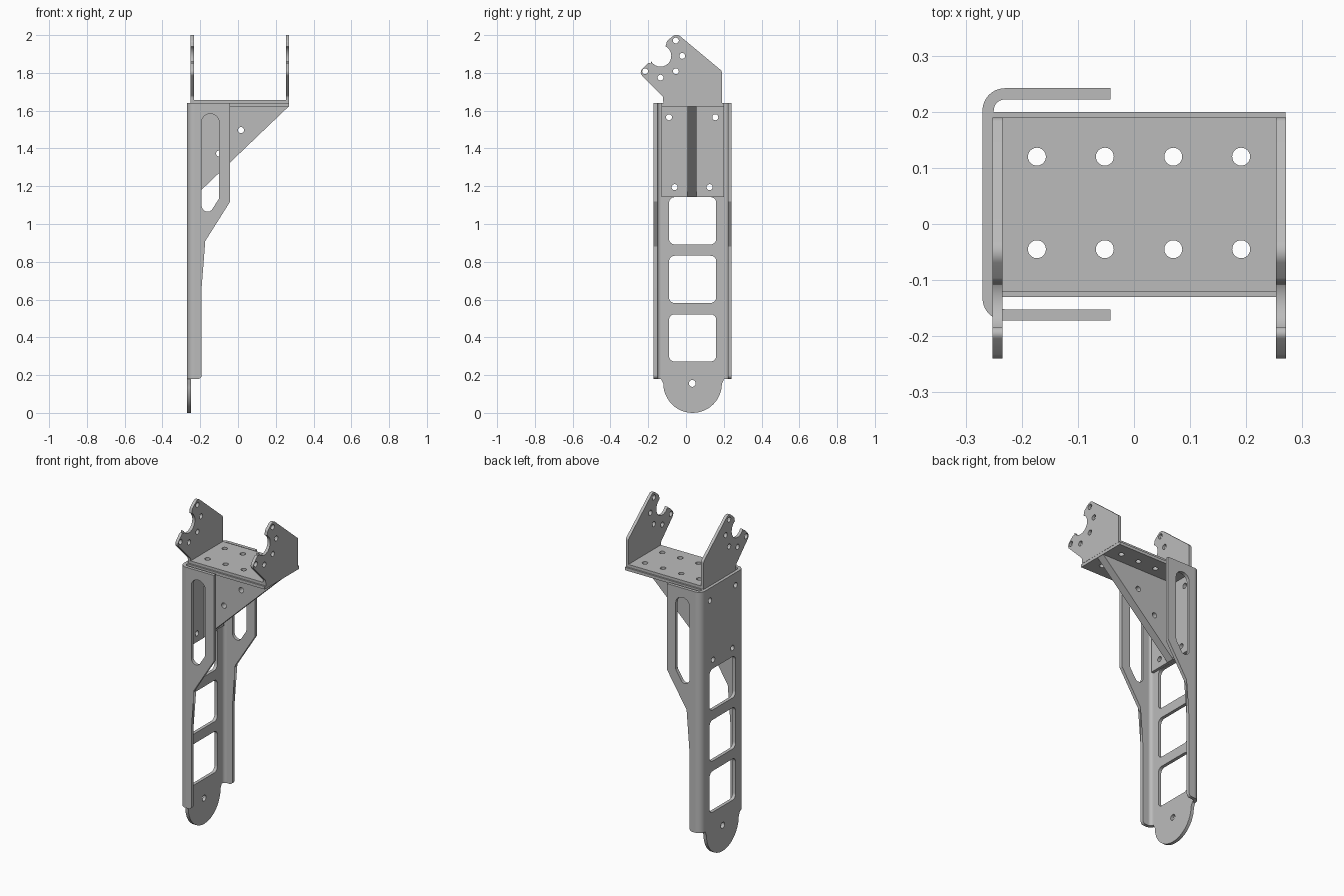
import bpy, bmesh
from math import cos, sin, pi, tan, radians
from mathutils import Vector, Matrix

cube = bpy.data.objects.get("Cube")
if cube:
    bpy.data.objects.remove(cube, do_unlink=True)

steel = bpy.data.materials.new("grey steel")
steel.use_nodes = True
GREY = (0.5, 0.5, 0.5, 1)
steel.diffuse_color = GREY
steel.node_tree.nodes["Principled BSDF"].inputs["Base Color"].default_value = GREY
parts = []


def circle(u, v, r=0.016, start=0, end=360, n=24):
    """Arc points; a whole turn drops its repeated last point."""
    full = end - start == 360
    steps = n if full else n + 1
    angles = [radians(start + (end - start) * i / n) for i in range(steps)]
    return [(u + r * cos(a), v + r * sin(a)) for a in angles]


def rounded(corners, n=8):
    """Outline from (u, v) or (u, v, radius) corners."""
    out = []
    for i, c in enumerate(corners):
        p = Vector(c[:2])
        if len(c) < 3:
            out.append(tuple(p))
            continue
        a = (Vector(corners[i - 1][:2]) - p).normalized()
        b = (Vector(corners[(i + 1) % len(corners)][:2]) - p).normalized()
        half = a.angle(b) / 2
        mid = p + (a + b).normalized() * c[2] / sin(half)
        p0, p1 = p + a * c[2] / tan(half), p + b * c[2] / tan(half)
        r0, r1 = p0 - mid, p1 - mid
        turn = -r0.angle_signed(r1)
        for k in range(n + 1):
            t = turn * k / n
            out.append((mid.x + r0.x * cos(t) - r0.y * sin(t),
                        mid.y + r0.x * sin(t) + r0.y * cos(t)))
    return out


def box(u0, u1, v0, v1, r=None):
    pts = [(u0, v0), (u1, v0), (u1, v1), (u0, v1)]
    return rounded([p + (r,) for p in pts]) if r else pts


AXES = {"x": ((0, 1, 0), (0, 0, 1), (1, 0, 0)),
        "y": ((1, 0, 0), (0, 0, 1), (0, 1, 0)),
        "z": ((1, 0, 0), (0, 1, 0), (0, 0, 1))}


def sheet(name, axis, w0, w1, outline, holes=()):
    """Flat plate with holes, spanning w0 to w1 along the axis."""
    curve = bpy.data.curves.new(name, "CURVE")
    curve.dimensions = "2D"
    curve.fill_mode = "BOTH"
    curve.extrude = (w1 - w0) / 2
    for loop in (outline, *holes):
        s = curve.splines.new("POLY")
        s.points.add(len(loop) - 1)
        for pt, (u, v) in zip(s.points, loop):
            pt.co = (u, v, 0, 1)
        s.use_cyclic_u = True
    temp = bpy.data.objects.new(name + " outline", curve)
    bpy.context.collection.objects.link(temp)
    graph = bpy.context.evaluated_depsgraph_get()
    mesh = bpy.data.meshes.new_from_object(temp.evaluated_get(graph))
    bpy.data.objects.remove(temp)
    bpy.data.curves.remove(curve)
    basis = Matrix(AXES[axis]).transposed().to_4x4()
    basis.translation = Vector(AXES[axis][2]) * (w0 + w1) / 2
    bm = bmesh.new()
    bm.from_mesh(mesh)
    bm.transform(basis)
    bmesh.ops.remove_doubles(bm, verts=bm.verts, dist=1e-5)
    bmesh.ops.recalc_face_normals(bm, faces=bm.faces)
    bm.to_mesh(mesh)
    bm.free()
    mesh.name = name
    mesh.materials.clear()
    mesh.materials.append(steel)
    obj = bpy.data.objects.new(name, mesh)
    bpy.context.collection.objects.link(obj)
    parts.append(obj)


MID = 0.035            # centre line of the channel in y
HALF = 0.207           # half width of the channel
T = 0.02               # channel sheet thickness
BEND = 0.04            # outer bend radius
BACK = -0.27
LOW, TOP = 0.18, 1.64
bolts = [circle(y, z) for y, z in
         ((-0.09, 1.565), (0.155, 1.565), (-0.06, 1.195), (0.125, 1.195))]

# Channel web with windows and a rounded tongue at the foot
w = HALF - BEND
web = [(MID + w, LOW), (MID + w, TOP), (MID - w, TOP), (MID - w, LOW)]
web += circle(MID, 0.155, 0.155, 180, 360)
windows = [box(-0.09, 0.16, z, z + 0.25, 0.03) for z in (0.272, 0.582, 0.892)]
sheet("channel_web", "x", BACK, BACK + T, web,
      windows + [circle(0.033, 0.156, 0.018)] + bolts)

# Bends and slotted flanges on both sides
flange = rounded([(BACK + BEND, LOW), (-0.192, LOW, 0.02), (-0.192, 0.88),
                  (-0.042, 1.118), (-0.042, TOP), (BACK + BEND, TOP)])
slot = rounded([(-0.193, 1.583, 0.045), (-0.1, 1.583, 0.045), (-0.1, 1.135, 0.03),
                (-0.145, 1.065, 0.03), (-0.193, 1.065, 0.035)])
for side, label in ((-1, "front"), (1, "back")):
    outer = MID + side * HALF
    y0, y1 = sorted((outer, outer - side * T))
    sheet(label + "_flange", "y", y0, y1, flange, [slot])
    cx, cy = BACK + BEND, outer - side * BEND
    a0, a1 = (180, 270) if side < 0 else (90, 180)
    bend = circle(cx, cy, BEND, a0, a1, 10) + circle(cx, cy, BEND - T, a1, a0, 10)
    sheet(label + "_bend", "z", LOW, TOP, bend)

# Angle bracket with its gusset
deck_holes = [circle(x, y) for x in (-0.173, -0.052, 0.07, 0.191)
              for y in (-0.045, 0.12)]
sheet("bracket_back_plate", "x", -0.25, -0.233, box(-0.13, 0.2, 1.143, 1.622), bolts)
sheet("bracket_top_plate", "z", 1.622, 1.64, box(-0.25, 0.27, -0.13, 0.2), deck_holes)
sheet("bracket_gusset", "y", 0.008, 0.056,
      [(-0.233, 1.143), (0.268, 1.622), (-0.233, 1.622)],
      [circle(0.016, 1.497), circle(-0.1, 1.373)])

# Cradle: base plate and two notched ears
sheet("cradle_base", "z", 1.64, 1.657, box(-0.234, 0.253, -0.12, 0.19), deck_holes)
NY, NZ = -0.135, 1.89
ear = rounded([(-0.12, 1.64), (0.19, 1.64), (0.19, 1.81, 0.02),
               (-0.05, 2.01, 0.03), (-0.103, 1.967, 0.02)])
ear += circle(NY, NZ, 0.057, 62, -152, 24)
ear += rounded([(-0.19, 1.863, 0.012), (-0.25, 1.803, 0.025), (-0.122, 1.675, 0.02),
                (-0.12, 1.64)])[:-1]
ear_holes = [circle(NY + 0.115 * cos(a), NZ + 0.115 * sin(a), 0.0155)
             for a in (k * pi / 4 for k in (-3, -2, -1, 0, 1))]
for label, x in (("right", -0.252), ("left", 0.253)):
    sheet(label + "_ear", "x", x, x + 0.018, ear, ear_holes)

# Smooth the curved walls
bpy.ops.object.select_all(action="DESELECT")
for p in parts:
    p.select_set(True)
bpy.context.view_layer.objects.active = parts[0]
bpy.ops.object.shade_smooth_by_angle(angle=radians(30))
